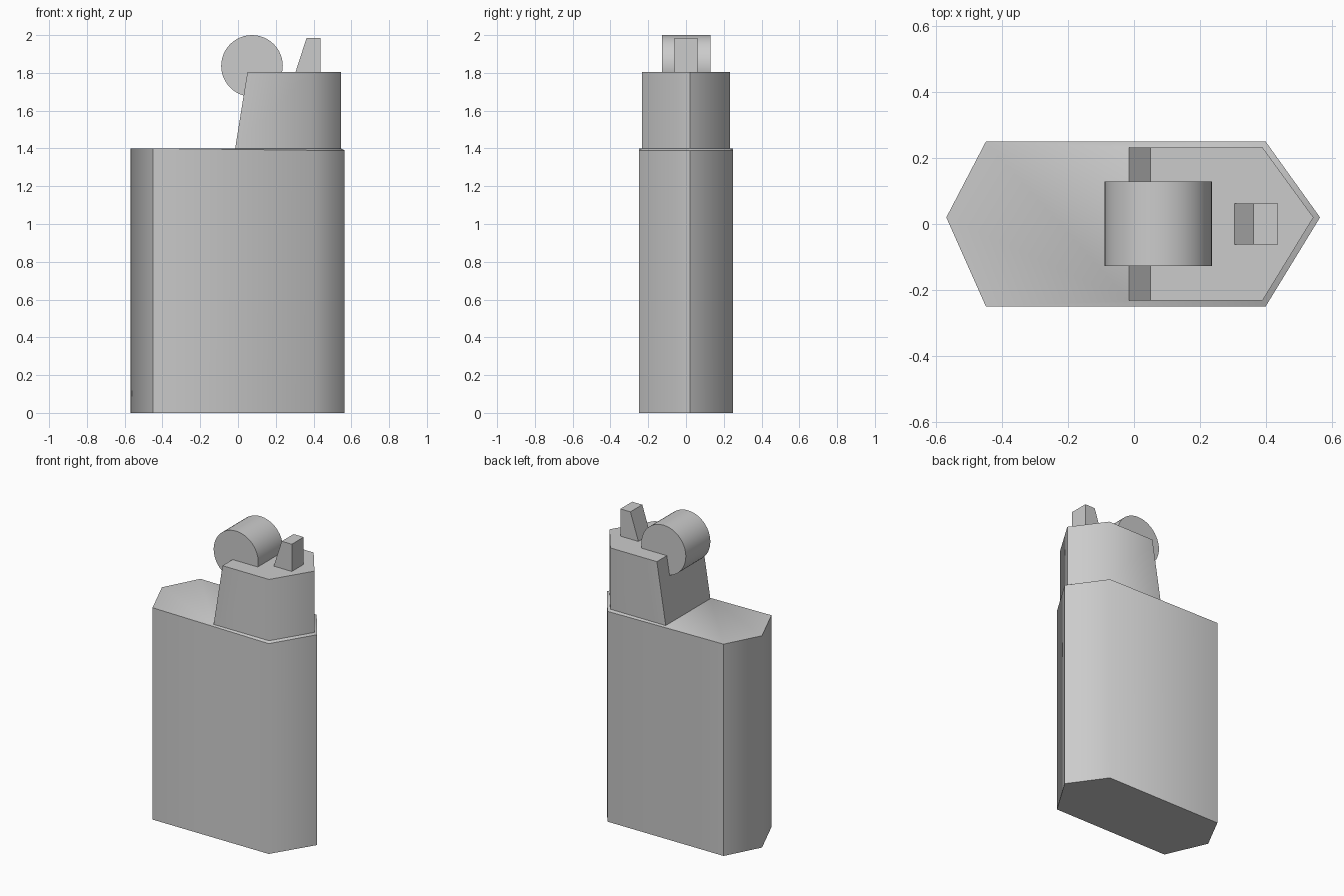
import bpy, bmesh, math

if "Cube" in bpy.data.objects:
    bpy.data.objects.remove(bpy.data.objects["Cube"])


def finish(bm, name, angle):
    bmesh.ops.recalc_face_normals(bm, faces=bm.faces)
    mesh = bpy.data.meshes.new(name)
    bm.to_mesh(mesh)
    bm.free()
    obj = bpy.data.objects.new(name, mesh)
    bpy.context.collection.objects.link(obj)
    bpy.ops.object.select_all(action='DESELECT')
    obj.select_set(True)
    bpy.context.view_layer.objects.active = obj
    bpy.ops.object.shade_smooth_by_angle(angle=math.radians(angle))
    return obj


def ring(bm, points):
    return [bm.verts.new(p) for p in points]


def bridge(bm, a, b):
    n = len(a)
    for i in range(n):
        j = (i + 1) % n
        bm.faces.new((a[i], a[j], b[j], b[i]))


# Case and hood: one welded shell, with a narrow ledge below the hood
bm = bmesh.new()
outline = [(-0.45, -0.25), (0.40, -0.25), (0.565, 0.02),
           (0.40, 0.25), (-0.45, 0.25), (-0.57, 0.02)]
base = ring(bm, [(x, y, 0) for x, y in outline])
rim = ring(bm, [(x, y, 1.40 if x < 0 else 1.39) for x, y in outline])
bridge(bm, base, rim)
bm.faces.new(base)


def hood_ring(rear_x, z):
    return ring(bm, [(rear_x, -0.233, z), (0.39, -0.233, z), (0.545, 0.02, z),
                     (0.39, 0.233, z), (rear_x, 0.233, z)])


hood_base, hood_top = hood_ring(-0.015, 1.40), hood_ring(0.05, 1.805)
bm.faces.new((rim[0], hood_base[0], hood_base[4], rim[4], rim[5]))
for i in range(4):
    bm.faces.new((rim[i], rim[i + 1], hood_base[i + 1], hood_base[i]))
bridge(bm, hood_base, hood_top)
bm.faces.new(hood_top)
finish(bm, "case_and_hood", 59)

# Round wheel, lying across the hood and sunk into it
bm = bmesh.new()
circle = [(0.074 + 0.163 * math.cos(math.tau * i / 48),
           1.837 + 0.163 * math.sin(math.tau * i / 48)) for i in range(48)]
sides = [ring(bm, [(x, y, z) for x, z in circle]) for y in (-0.127, 0.129)]
bridge(bm, *sides)
for s in sides:
    bm.faces.new(s)
finish(bm, "wheel", 30)

# Wedge-shaped thumb tab
bm = bmesh.new()
profile = [(0.303, 1.80), (0.437, 1.80), (0.437, 1.985), (0.363, 1.985)]
sides = [ring(bm, [(x, y, z) for x, z in profile]) for y in (-0.062, 0.062)]
bridge(bm, *sides)
for s in sides:
    bm.faces.new(s)
finish(bm, "thumb_tab", 10)
